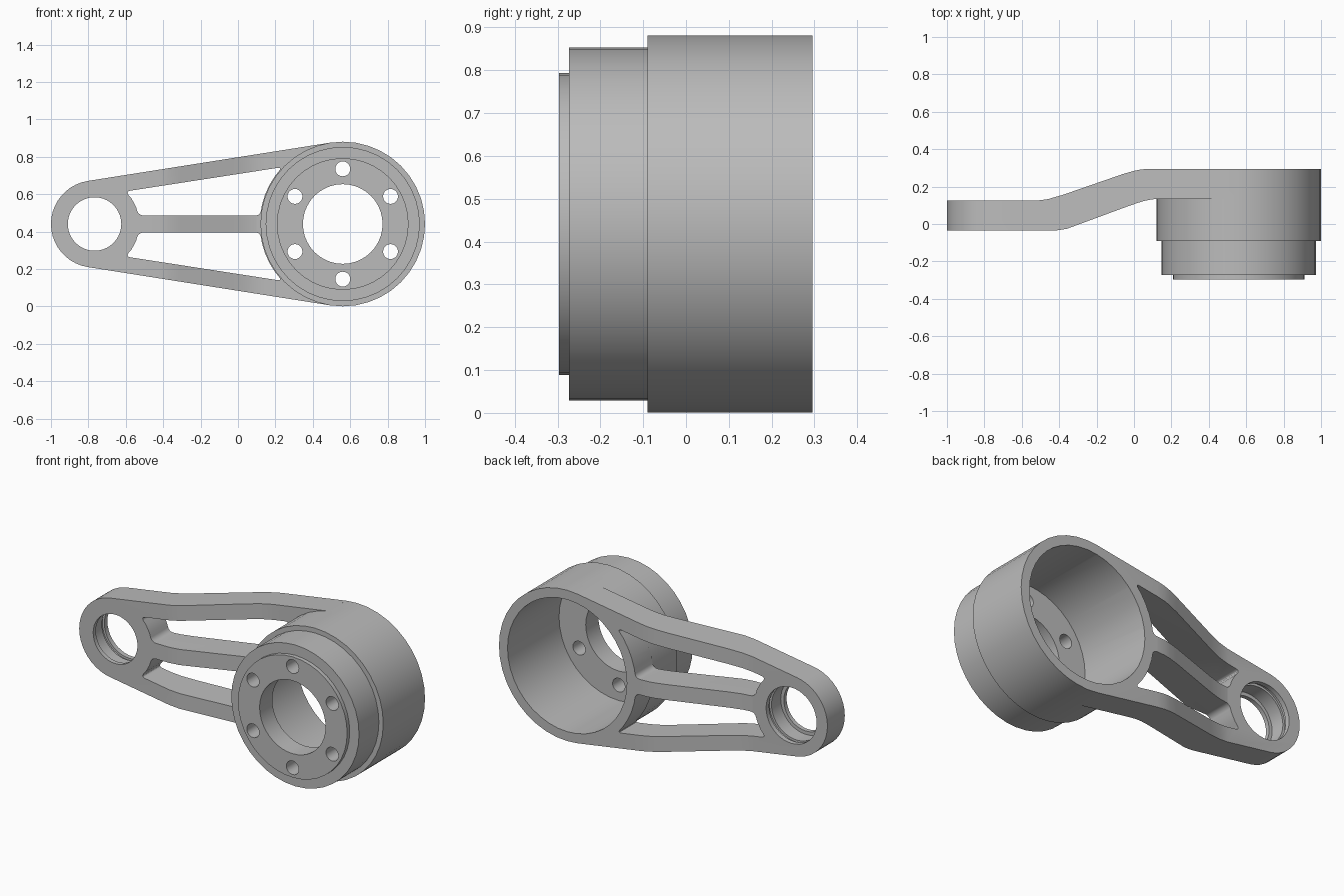
import bpy, bmesh
from math import cos, sin, pi, radians, asin

if "Cube" in bpy.data.objects:
    bpy.data.objects.remove(bpy.data.objects["Cube"])

grey = bpy.data.materials.new("satin grey metal")
grey.use_nodes = True
grey.diffuse_color = (0.5, 0.5, 0.5, 1)
grey.node_tree.nodes["Principled BSDF"].inputs["Base Color"].default_value = (0.5, 0.5, 0.5, 1)

ZC = 0.441                       # height of both axes
BIG_X, BIG_R = 0.56, 0.44        # bearing housing
SMALL_X, SMALL_R = -0.767, 0.233 # small eye
SEGS = 40


def finish(name, bm):
    bmesh.ops.recalc_face_normals(bm, faces=bm.faces)
    mesh = bpy.data.meshes.new(name)
    bm.to_mesh(mesh)
    bm.free()
    mesh.materials.append(grey)
    obj = bpy.data.objects.new(name, mesh)
    bpy.context.collection.objects.link(obj)
    return obj


def lathe(name, profile, x, z=ZC, segs=SEGS):
    """Solid of revolution about the y direction; profile is (radius, y)."""
    bm = bmesh.new()
    rings = [[bm.verts.new((x + r * cos(2 * pi * i / segs), y, z + r * sin(2 * pi * i / segs)))
              for i in range(segs)] for r, y in profile]
    for a, b in zip(rings, rings[1:]):
        for i in range(segs):
            j = (i + 1) % segs
            bm.faces.new((a[i], a[j], b[j], b[i]))
    bm.faces.new(rings[0])
    bm.faces.new(rings[-1])
    return finish(name, bm)


def prism(name, points, start, shift, fillet=0):
    """Extrude a flat outline; optionally round its sharp corners."""
    bm = bmesh.new()
    face = bm.faces.new([bm.verts.new(start(a, b)) for a, b in points])
    new = bmesh.ops.extrude_face_region(bm, geom=[face], use_keep_orig=True)["geom"]
    bmesh.ops.translate(bm, vec=shift, verts=[v for v in new if isinstance(v, bmesh.types.BMVert)])
    bmesh.ops.recalc_face_normals(bm, faces=bm.faces)
    if fillet:
        corners = [e for e in bm.edges
                   if abs(e.verts[0].co.y - e.verts[1].co.y) > 0.5
                   and e.calc_face_angle(0) > radians(35)]
        bmesh.ops.bevel(bm, geom=corners, offset=fillet, segments=5, profile=0.5, affect='EDGES')
    return finish(name, bm)


def arc(x, r, a0, a1, n):
    return [(x + r * cos(a0 + (a1 - a0) * i / n), ZC + r * sin(a0 + (a1 - a0) * i / n))
            for i in range(n + 1)]


def boolean(target, tool, operation):
    mod = target.modifiers.new(operation, 'BOOLEAN')
    mod.operation, mod.object, mod.solver = operation, tool, 'EXACT'
    bpy.context.view_layer.objects.active = target
    bpy.ops.object.modifier_apply(modifier=mod.name)
    bpy.data.objects.remove(tool)


def front(a, b):
    return (a, -0.6, b)


# Arm outline: small rounded eye with sides tangent to the housing
tilt = asin((BIG_R - SMALL_R) / (BIG_X - SMALL_X))
outline = arc(SMALL_X, SMALL_R, pi / 2 + tilt, 3 * pi / 2 - tilt, 20)
tx, tz = BIG_X - BIG_R * sin(tilt), BIG_R * cos(tilt)
outline += [(tx, ZC - tz), (tx, ZC + tz)]
arm = prism("link_arm", outline, front, (0, 1.2, 0))

# Offset bend of the arm, seen from above
back_edge = [(-1.1, .125), (-.52, .125), (-.46, .133), (-.38, .156), (-.06, .267),
             (0, .284), (.04, .292), (.09, .295), (.7, .295)]
front_edge = [(-1.1, -.035), (-.42, -.035), (-.36, -.026), (-.3, -.004), (-.04, .092),
              (.02, .113), (.06, .125), (.1, .132), (.14, .135), (.7, .135)]
bend = prism("bend", back_edge + front_edge[::-1], lambda a, b: (a, b, -0.2), (0, 0, 1.4))
boolean(arm, bend, 'INTERSECT')

# Two mirrored windows leave a rib along the middle
upper = (arc(SMALL_X, .24, radians(11), radians(46.5), 3)
         + arc(BIG_X, .444, radians(136.8), radians(174.2), 5))
for side in (1, -1):
    window = prism("window", [(x, ZC + side * (z - ZC)) for x, z in upper],
                   front, (0, 1.2, 0), fillet=.025)
    boolean(arm, window, 'DIFFERENCE')

# Stepped bearing housing
housing = lathe("housing", [(.352, -.297), (.352, -.273), (.412, -.273), (.412, -.09),
                            (BIG_R, -.09), (BIG_R, .295)], BIG_X)
boolean(arm, housing, 'UNION')

# Deep rear bore with a smaller hole through the flange
boolean(arm, lathe("bore", [(.213, -.5), (.213, -.18), (.385, -.18), (.385, .5)], BIG_X),
        'DIFFERENCE')

# Small eye: front lip, bore and retaining groove
boolean(arm, lathe("eye_bore", [(.143, -.3), (.143, -.01), (.163, -.01), (.163, .075),
                                (.176, .075), (.176, .097), (.163, .097), (.163, .4)], SMALL_X),
        'DIFFERENCE')

# Ring of bolt holes through the flange
for i in range(6):
    a = radians(30 + 60 * i)
    boolean(arm, lathe("bolt_hole", [(.04, -.4), (.04, 0)],
                       BIG_X + .295 * cos(a), ZC + .295 * sin(a), 20), 'DIFFERENCE')

bpy.ops.object.select_all(action='DESELECT')
arm.select_set(True)
bpy.context.view_layer.objects.active = arm
bpy.ops.object.shade_smooth_by_angle(angle=radians(30))
